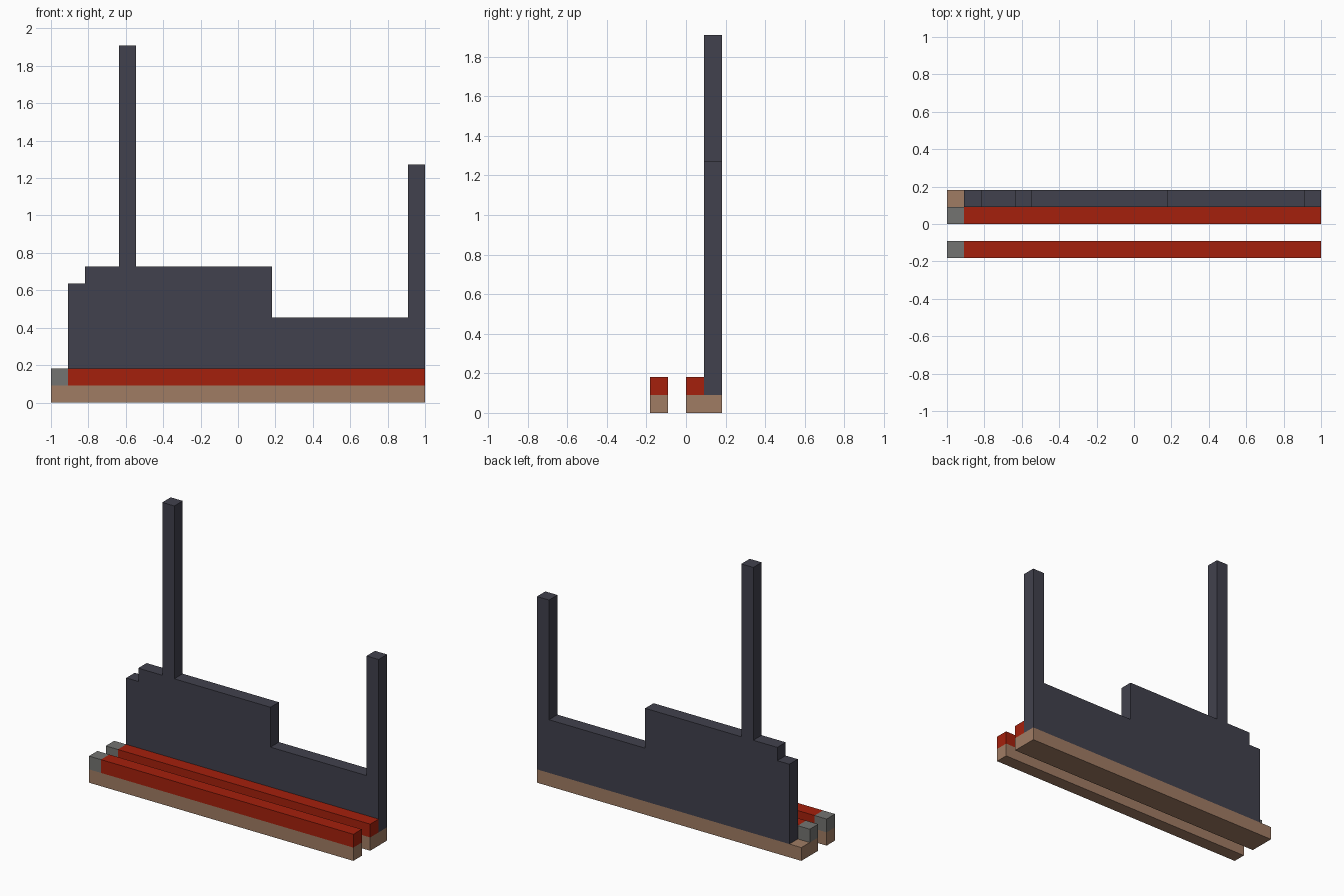
import bpy
import bmesh

U = 1 / 11  # block size: the model is 22 blocks long

old = bpy.data.objects.get("Cube")
if old:
    bpy.data.objects.remove(old, do_unlink=True)


def material(name, rgb):
    mat = bpy.data.materials.new(name)
    mat.use_nodes = True
    mat.diffuse_color = (*rgb, 1)
    mat.node_tree.nodes["Principled BSDF"].inputs["Base Color"].default_value = (*rgb, 1)
    return mat


def extrude_profile(name, profile, y0, y1, mat):
    """Extrude an x-z outline (in blocks) from y0 to y1."""
    bm = bmesh.new()
    face = bm.faces.new([bm.verts.new((x * U, y0 * U, z * U)) for x, z in profile])
    extruded = bmesh.ops.extrude_face_region(bm, geom=[face])["geom"]
    verts = [g for g in extruded if isinstance(g, bmesh.types.BMVert)]
    bmesh.ops.translate(bm, verts=verts, vec=(0, (y1 - y0) * U, 0))
    bmesh.ops.recalc_face_normals(bm, faces=bm.faces)
    mesh = bpy.data.meshes.new(name)
    bm.to_mesh(mesh)
    bm.free()
    mesh.materials.append(mat)
    obj = bpy.data.objects.new(name, mesh)
    bpy.context.scene.collection.objects.link(obj)
    return obj


def box(name, x0, x1, y0, y1, z0, z1, mat):
    return extrude_profile(name, [(x0, z0), (x1, z0), (x1, z1), (x0, z1)], y0, y1, mat)


slate = material("dark slate", (0.053, 0.053, 0.074))
red = material("red", (0.376, 0.0144, 0.0037))
tan = material("tan", (0.352, 0.202, 0.127))
grey = material("grey", (0.174, 0.174, 0.165))

# Two parallel rows: tan base, red strip, grey end block
for row, y, depth in (("front", -2, 1), ("rear", 0, 2)):
    box(row + "_base", -11, 11, y, y + depth, 0, 1, tan)
    box(row + "_red_strip", -10, 11, y, y + 1, 1, 2, red)
    box(row + "_end_block", -11, -10, y, y + 1, 1, 2, grey)

# Stepped wall with a tall post and a shorter end post
steps = [(-10, -9, 7), (-9, -7, 8), (-7, -6, 21), (-6, 2, 8), (2, 10, 5), (10, 11, 14)]
outline = [(-10, 1)]
for x0, x1, top in steps:
    outline += [(x0, top), (x1, top)]
outline.append((11, 1))
extrude_profile("stepped_wall", outline, 1, 2, slate)
